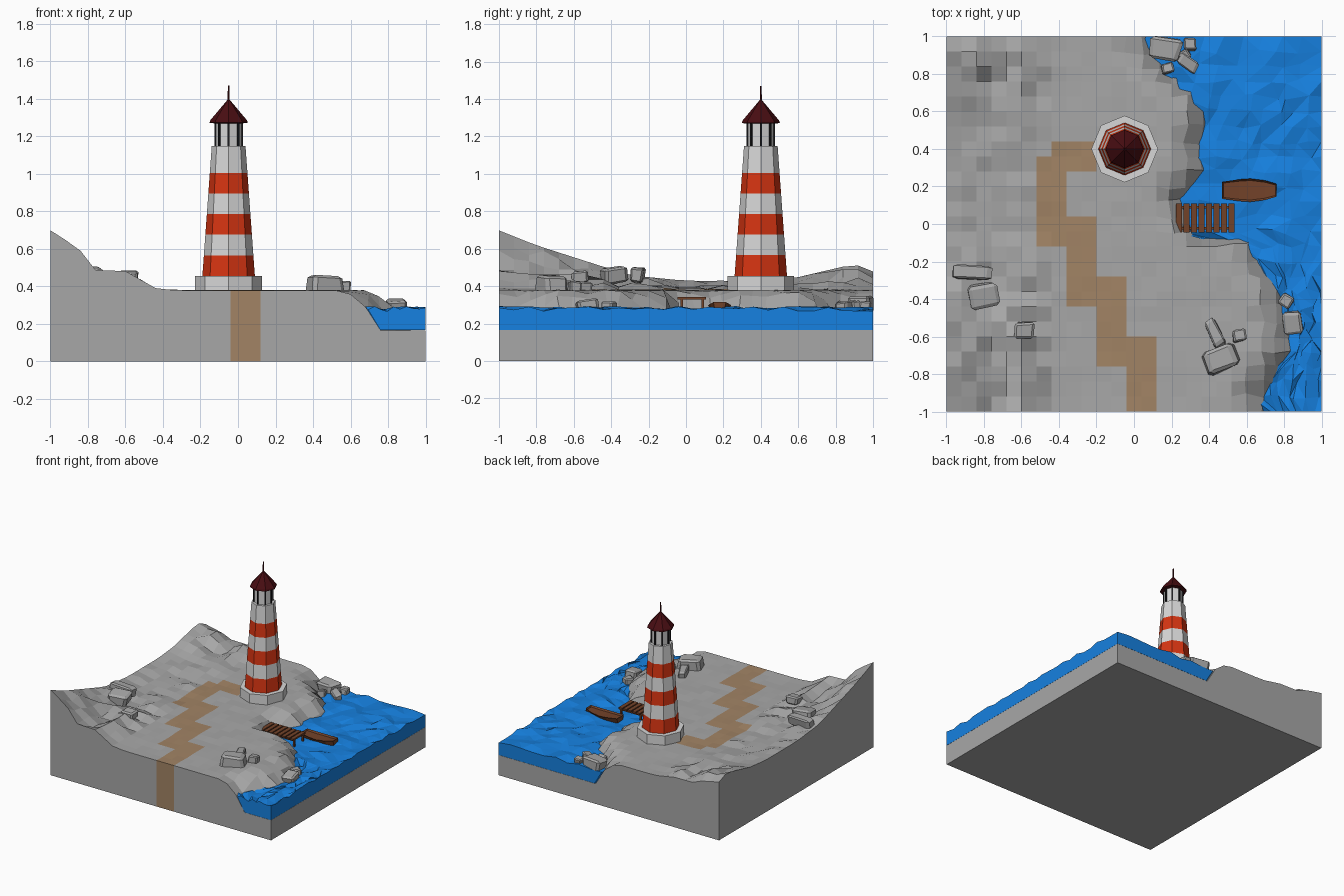
import bpy, bmesh, math, random
from mathutils import Matrix, Vector

random.seed(7)
if "Cube" in bpy.data.objects:
    bpy.data.objects.remove(bpy.data.objects["Cube"])


def material(name, *rgb):
    m = bpy.data.materials.new(name)
    m.use_nodes = True
    m.diffuse_color = (*rgb, 1)
    m.node_tree.nodes["Principled BSDF"].inputs["Base Color"].default_value = (*rgb, 1)
    return m


ROCK = material("rock grey", .39, .39, .39)
PATH = material("path tan", .36, .23, .13)
SEA = material("sea blue", .008, .22, .75)
WHITE = material("wall white", .68, .68, .68)
RED = material("stripe red", .68, .035, .006)
ROOF = material("roof dark red", .065, .004, .006)
WOOD = material("wood brown", .17, .055, .022)
BLACK = material("frame black", .012, .012, .014)


def finish(name, bm, *mats):
    bmesh.ops.recalc_face_normals(bm, faces=bm.faces)
    me = bpy.data.meshes.new(name)
    bm.to_mesh(me)
    bm.free()
    for m in mats:
        me.materials.append(m)
    ob = bpy.data.objects.new(name, me)
    bpy.context.collection.objects.link(ob)
    return ob


def interp(points, t):
    for (a, va), (b, vb) in zip(points, points[1:]):
        if t <= b:
            return va + (vb - va) * max(0, (t - a) / (b - a))
    return points[-1][1]


def skirt(bm, move):
    """Extrude the open border, move each new vertex, and close the bottom."""
    rim = [e for e in bm.edges if e.is_boundary]
    new = bmesh.ops.extrude_edge_only(bm, edges=rim)["geom"]
    for v in (g for g in new if isinstance(g, bmesh.types.BMVert)):
        move(v)
    bmesh.ops.holes_fill(bm, edges=[e for e in bm.edges if e.is_boundary], sides=0)


def box(bm, lo, hi):
    lo, hi = Vector(lo), Vector(hi)
    bmesh.ops.create_cube(bm, matrix=Matrix.Translation((lo + hi) / 2) @ Matrix.Diagonal((*(hi - lo), 1)))


# Shoreline x by y, shore height by distance from it, hill height and hill shape
COAST = [(-1, .70), (-.9, .70), (-.65, .88), (-.45, .80), (-.25, .74), (-.17, .64), (-.12, .60),
         (-.1, .34), (0, .28), (.15, .27), (.25, .37), (.6, .39), (.72, .29), (.85, .12), (1, .07)]
SHORE = [(-.17, .378), (-.09, .355), (-.03, .30), (0, .27), (.05, .165)]
RIDGE = [(-1, .32), (-.8, .24), (-.55, .16), (-.3, .08), (0, .05), (.4, .05), (.6, .07), (.9, .14), (1, .10)]
HILL = [(-1, 1), (-.85, .7), (-.76, .34), (-.6, .32), (-.43, .02), (-.3, 0)]
PATCHES = [(-.04, -1, .12, -.6), (-.2, -.76, -.04, -.28), (-.36, -.44, -.2, .04),
           (-.52, -.12, -.36, .36), (-.44, .28, -.2, .44)]


def ground(x, y):
    return interp(SHORE, x - interp(COAST, y)) + interp(RIDGE, y) * interp(HILL, x)


# Land with its painted path
bm = bmesh.new()
bmesh.ops.create_grid(bm, x_segments=25, y_segments=25, size=1)
for f in bm.faces:
    c = f.calc_center_median()
    f.material_index = int(any(a < c.x < b and p < c.y < q for a, p, b, q in PATCHES))
for v in bm.verts:
    x, y, _ = v.co
    v.co.z = ground(x, y)
    inner = max(abs(x), abs(y)) < .99
    d = x - interp(COAST, y)
    if inner and -.15 < d < .03:
        v.co += Vector([random.uniform(-1, 1) * .018 for _ in range(3)])
    elif inner and x < -.45:
        v.co.z += random.uniform(-.5, .5) * min(.07, .01 + interp(RIDGE, y) * .4)
    elif inner and d < -.15:
        v.co.z += random.uniform(-.003, .003)


def to_floor(v):
    v.co.z = 0


skirt(bm, to_floor)
finish("land", bm, ROCK, PATH)

# Sea, following the shoreline
bm = bmesh.new()
bmesh.ops.create_grid(bm, x_segments=9, y_segments=25, size=1)
for v in bm.verts:
    u, y = (v.co.x + 1) / 2, v.co.y
    edge = abs(y) > .99
    start = interp(COAST, y) - (.005 if edge else .09)
    wob = 0 if edge or u < .01 or u > .99 else .03
    v.co.x = start + (1 - start) * u + random.uniform(-wob, wob)
    v.co.y += random.uniform(-wob, wob) * .6
    v.co.z = .277 + random.uniform(-.014, .016)
    if edge and u < .01:
        v.co.z = .275


def to_seabed(v):
    v.co.z = .166
    if abs(v.co.y) > .99:
        v.co.x = max(v.co.x, interp(COAST, v.co.y) + .06)


top = list(bm.faces)
skirt(bm, to_seabed)
bmesh.ops.triangulate(bm, faces=top)
finish("sea", bm, SEA)

# Lighthouse, as stacked eight-sided rings
CENTRE = Vector((-.05, .40, 0))


def octagon_stack(name, rings, mats, pick=lambda z: 0):
    bm = bmesh.new()
    loops = [[bm.verts.new(CENTRE + Vector((r * math.cos(i * math.pi / 4), r * math.sin(i * math.pi / 4), z)))
              for i in range(8)] for r, z in rings]
    bm.faces.new(loops[0])
    bm.faces.new(loops[-1])
    for a, b in zip(loops, loops[1:]):
        for i in range(8):
            j = (i + 1) % 8
            f = bm.faces.new((a[i], a[j], b[j], b[i]))
            f.material_index = pick(f.calc_center_median().z)
    return finish(name, bm, *mats)


octagon_stack("lighthouse_base", [(.178, .34), (.178, .455)], [WHITE])
bands = [.455, .565, .675, .785, .895, 1.005, 1.148]
octagon_stack("lighthouse_tower", [(.14 - .05 * (z - .455) / .693, z) for z in bands], [WHITE, RED],
              lambda z: int(sum(z > b for b in bands) % 2 == 1 and z < 1.005))
octagon_stack("lantern_glass", [(.07, 1.148), (.07, 1.28)], [WHITE])
octagon_stack("roof", [(.07, 1.268), (.102, 1.272), (.098, 1.285), (.008, 1.392)], [ROOF])
octagon_stack("spire", [(.006, 1.38), (.004, 1.47)], [ROOF])
bm = bmesh.new()
for i in range(8):
    a = i * math.pi / 4
    bar = CENTRE + Vector((.071 * math.cos(a), .071 * math.sin(a), 1.21))
    bmesh.ops.create_cube(bm, matrix=Matrix.Translation(bar) @ Matrix.Rotation(a, 4, "Z")
                          @ Matrix.Diagonal((.01, .01, .13, 1)))
finish("lantern_frame", bm, BLACK)

# Jetty
bm = bmesh.new()
for i in range(8):
    x = .225 + i * .04
    box(bm, (x, -.045, .328), (x + .031, .108, .341))
for y in (-.03, .082):
    box(bm, (.23, y, .315), (.535, y + .014, .328))
    for x in (.34, .52):
        box(bm, (x, y, .17), (x + .014, y + .014, .328))
finish("jetty", bm, WOOD)

# Boat: stations along the hull, with the deck inset inside a low rim
bm = bmesh.new()
sections = []
for x, w, z in ((.47, .045, .308), (.56, .058, .300), (.62, .062, .298), (.70, .052, .303), (.76, .034, .314)):
    profile = ((-w, z), (-w * .6, .255), (w * .6, .255), (w, z))
    sections.append([bm.verts.new((x, .18 + dy, h)) for dy, h in profile])
bm.faces.new(sections[0])
bm.faces.new(sections[-1])
deck = []
for a, b in zip(sections, sections[1:]):
    for i in range(4):
        j = (i + 1) % 4
        f = bm.faces.new((a[i], a[j], b[j], b[i]))
        if i == 3:
            deck.append(f)
bmesh.ops.recalc_face_normals(bm, faces=bm.faces)
bmesh.ops.inset_region(bm, faces=deck, thickness=.01, depth=-.012)
finish("boat", bm, WOOD)

# Boulders: x, y, length, width, height, turn in degrees
BOULDERS = [(-.87, -.26, .21, .07, .08, -3), (-.80, -.385, .15, .13, .08, 10), (-.585, -.565, .10, .09, .07, 0),
            (.46, -.72, .18, .13, .10, 22), (.43, -.58, .06, .14, .06, 25), (.56, -.595, .07, .06, .06, 10),
            (.85, -.525, .10, .11, .07, 5), (.81, -.41, .07, .07, .06, -30), (.17, .935, .16, .11, .09, -8),
            (.30, .955, .06, .06, .06, 0), (.29, .86, .12, .06, .06, -35), (.18, .83, .06, .05, .06, 15),
            (.27, .90, .06, .05, .06, 30)]
for n, (x, y, sx, sy, sz, turn) in enumerate(BOULDERS):
    bm = bmesh.new()
    bmesh.ops.create_cube(bm, size=1)
    for v in bm.verts:
        v.co += Vector([random.uniform(-.09, .09) for _ in range(3)])
    bmesh.ops.bevel(bm, geom=bm.edges[:], offset=.13, segments=1, affect="EDGES")
    z = max(ground(x, y), .27) + sz * .3
    tilt = Matrix.Rotation(random.uniform(-.2, .2), 4, "X")
    bm.transform(Matrix.Translation((x, y, z)) @ Matrix.Rotation(math.radians(turn), 4, "Z") @ tilt
                 @ Matrix.Diagonal((sx, sy, sz, 1)))
    finish(f"boulder_{n + 1}", bm, ROCK)
